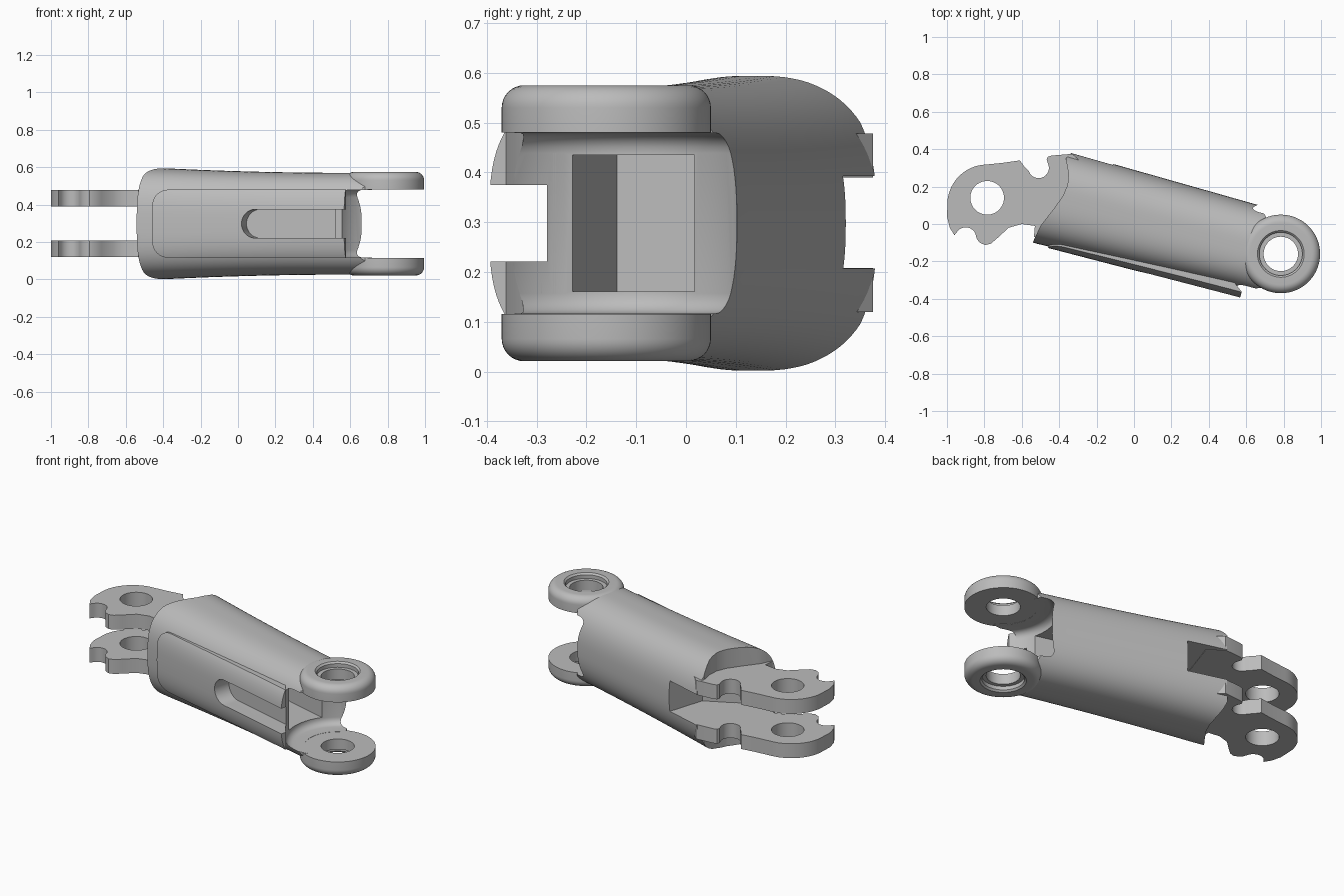
import bpy, bmesh, math
from mathutils import Matrix, Vector

cube = bpy.data.objects.get("Cube")
if cube:
    bpy.data.objects.remove(cube, do_unlink=True)

MID = 0.298                      # height of the mirror plane
TILT = Matrix.Rotation(math.radians(-15), 4, 'Z')   # direction of the sleeve
PIVOT = (0.785, -0.16)           # fork eye centre
EYE = (-0.785, 0.14)             # hook plate eye centre

grey = bpy.data.materials.new("plain_grey")
grey.use_nodes = True
grey.diffuse_color = (0.5, 0.5, 0.5, 1)
grey.node_tree.nodes["Principled BSDF"].inputs["Base Color"].default_value = (0.5, 0.5, 0.5, 1)


def make(name, bm, matrix=None):
    if matrix:
        bm.transform(matrix)
    bmesh.ops.recalc_face_normals(bm, faces=bm.faces)
    mesh = bpy.data.meshes.new(name)
    bm.to_mesh(mesh)
    bm.free()
    mesh.materials.append(grey)
    ob = bpy.data.objects.new(name, mesh)
    bpy.context.collection.objects.link(ob)
    return ob


def loft(name, rings, matrix=None, closed=False):
    """Skin a list of closed rings, capping the ends unless it closes on itself."""
    bm = bmesh.new()
    loops = [[bm.verts.new(p) for p in ring] for ring in rings]
    n = len(loops[0])
    pairs = list(zip(loops, loops[1:]))
    if closed:
        pairs.append((loops[-1], loops[0]))
    else:
        bm.faces.new(loops[0])
        bm.faces.new(loops[-1])
    for a, b in pairs:
        for i in range(n):
            j = (i + 1) % n
            bm.faces.new((a[i], a[j], b[j], b[i]))
    return make(name, bm, matrix)


def plan(name, pts, lo, hi, matrix=None):
    return loft(name, [[(x, y, z) for x, y in pts] for z in (lo, hi)], matrix)


def side(name, pts, lo, hi):
    """Prism pushed across the sleeve from an outline in length and height."""
    return loft(name, [[(s, v, MID + z) for s, z in pts] for v in (lo, hi)], TILT)


def arc(c, r, start, end, n=16):
    steps = [math.radians(start + (end - start) * i / n) for i in range(n + 1)]
    return [(c[0] + r * math.cos(a), c[1] + r * math.sin(a)) for a in steps]


def circle(c, r, n=64):
    return arc(c, r, 0, 360, n)[:-1]


def spin(name, profile, c, n=72):
    """Turn a closed (radius, height) profile around a vertical axis."""
    rings = []
    for i in range(n):
        a = 2 * math.pi * i / n
        rings.append([(c[0] + r * math.cos(a), c[1] + r * math.sin(a), z) for r, z in profile])
    return loft(name, rings, closed=True)


def combine(ob, *tools, op='DIFFERENCE'):
    for tool in tools:
        mod = ob.modifiers.new("cut", 'BOOLEAN')
        mod.operation, mod.solver, mod.object = op, 'EXACT', tool
    bpy.context.view_layer.update()
    deps = bpy.context.evaluated_depsgraph_get()
    mesh = bpy.data.meshes.new_from_object(ob.evaluated_get(deps))
    ob.modifiers.clear()
    ob.data = mesh


def power(value, exponent):
    return math.copysign(abs(value) ** exponent, value)


def sleeve(name, front, s0, s1):
    """Tapering sleeve: broad round back and a squarer front."""
    rings = []
    for i in range(25):
        s = s0 + (s1 - s0) * i / 24
        t = min(max((s + 0.45) / 1.05, 0), 1)
        half = 0.272 + 0.026 * (1 - t) ** 2
        ring = []
        for k in range(96):
            a = 2 * math.pi * k / 96
            back = math.cos(a) > 0
            e = 2 / 2.5 if back else 2 / 3
            reach = 0.235 - 0.015 * t if back else front(t) + 0.05
            ring.append((s, 0.05 + reach * power(math.cos(a), e),
                         MID + half * power(math.sin(a), e)))
        rings.append(ring)
    return loft(name, rings, TILT)


# Sleeve body and raised front panel
body = sleeve("sleeve_body", lambda t: 0.236 - 0.045 * t, -0.75, 0.95)
panel = sleeve("front_panel", lambda t: 0.243 - 0.008 * t, -0.6, 0.7)

body_outline = [(-0.53, -0.4), (-0.542, -0.1), (-0.5, -0.01), (-0.43, 0.08), (-0.38, 0.15),
                (-0.355, 0.21), (-0.35, 0.27), (-0.365, 0.35), (-0.33, 0.385), (-0.25, 0.6),
                (0.64, 0.6), (0.66, 0.10), (0.7, 0.05), PIVOT, (0.7, -0.34), (0.61, -0.348),
                (0.6, -0.6)]
body_limit = plan("body_limit", body_outline, -0.2, 0.8)
r = 0.08
panel_outline = (arc((-0.41 + r, 0.182 - r), r, 90, 180, 8)
                 + arc((-0.41 + r, r - 0.182), r, 180, 270, 8) + [(0.65, -0.182), (0.65, 0.182)])
panel_limit = side("panel_limit", panel_outline, -0.5, -0.12)

# Cutters: fork clearance, inner pocket, front groove, rear slot, eye clearance
fork_gap = plan("fork_gap", circle(PIVOT, 0.29), 0.117, 0.479)
bevel = fork_gap.modifiers.new("round", 'BEVEL')
bevel.width, bevel.segments = 0.04, 5
panel_gap = plan("panel_gap", circle(PIVOT, 0.29), 0.0, 0.6)
pocket = side("pocket", [(0.2, -0.137), (0.7, -0.137), (0.7, 0.137), (0.2, 0.137)], -0.09, 0.16)
groove = side("groove", arc((0.16, 0), 0.077, 90, 270) + [(0.8, -0.077), (0.8, 0.077)], -0.6, -0.135)
slot = plan("slot", [(-0.8, -0.13), (-0.4, -0.13), (-0.2, 0.05), (-0.18, 0.5), (-0.8, 0.5)],
            0.207, 0.393, TILT)
eye_clear = plan("eye_clear", circle(PIVOT, 0.185), -0.2, 0.8)

combine(body, body_limit, op='INTERSECT')
combine(body, fork_gap, pocket, groove, slot, eye_clear)
combine(panel, panel_limit, op='INTERSECT')
combine(panel, panel_gap, groove)

# Fork eyes: rounded outer rim, bore and counterbore, mirrored in height
rim = 0.045
eye_profile = ([(0.092, 0.182), (0.21, 0.182)] + arc((0.21 - rim, 0.277 - rim), rim, 0, 90, 8)
               + [(0.125, 0.277), (0.115, 0.267), (0.115, 0.245), (0.092, 0.245)])
parts = [body, panel]
for label, sign in (("upper", 1), ("lower", -1)):
    parts.append(spin(label + "_fork_eye", [(q, MID + sign * z) for q, z in eye_profile], PIVOT))

# Hook plates: curved nose, two lower bites and a round upper notch
hook_outline = ([(-0.96, -0.06), (-0.985, -0.02), (-1.0, 0.04)]
                + arc((-0.785, 0.105), 0.213, 172, 92, 14)
                + [(-0.7, 0.327), (-0.61, 0.34), (-0.585, 0.305)]
                + arc((-0.51, 0.3), 0.055, 200, 375, 14)
                + [(-0.467, 0.345), (-0.46, 0.36), (-0.44, 0.366), (-0.33, 0.375), (-0.25, 0.3),
                   (-0.35, 0.0), (-0.5, -0.06), (-0.535, -0.07), (-0.53, -0.01), (-0.6, 0.0),
                   (-0.67, -0.02), (-0.73, -0.075), (-0.765, -0.105), (-0.795, -0.113),
                   (-0.825, -0.1), (-0.84, -0.08)]
                + arc((-0.9, -0.075), 0.057, 15, 150, 12)[1:])
eye_bore = plan("eye_bore", circle(EYE, 0.09), -0.2, 0.8)
for label, lo in (("upper", 0.39), ("lower", 0.12)):
    plate = plan(label + "_hook_plate", hook_outline, lo, lo + 0.088)
    combine(plate, eye_bore)
    parts.append(plate)

# Remove the cutters and shade smooth with crisp edges
for tool in (body_limit, panel_limit, fork_gap, panel_gap, pocket, groove, slot, eye_clear, eye_bore):
    bpy.data.objects.remove(tool, do_unlink=True)
for ob in parts:
    ob.data.polygons.foreach_set("use_smooth", [True] * len(ob.data.polygons))
    ob.data.set_sharp_from_angle(angle=math.radians(30))
